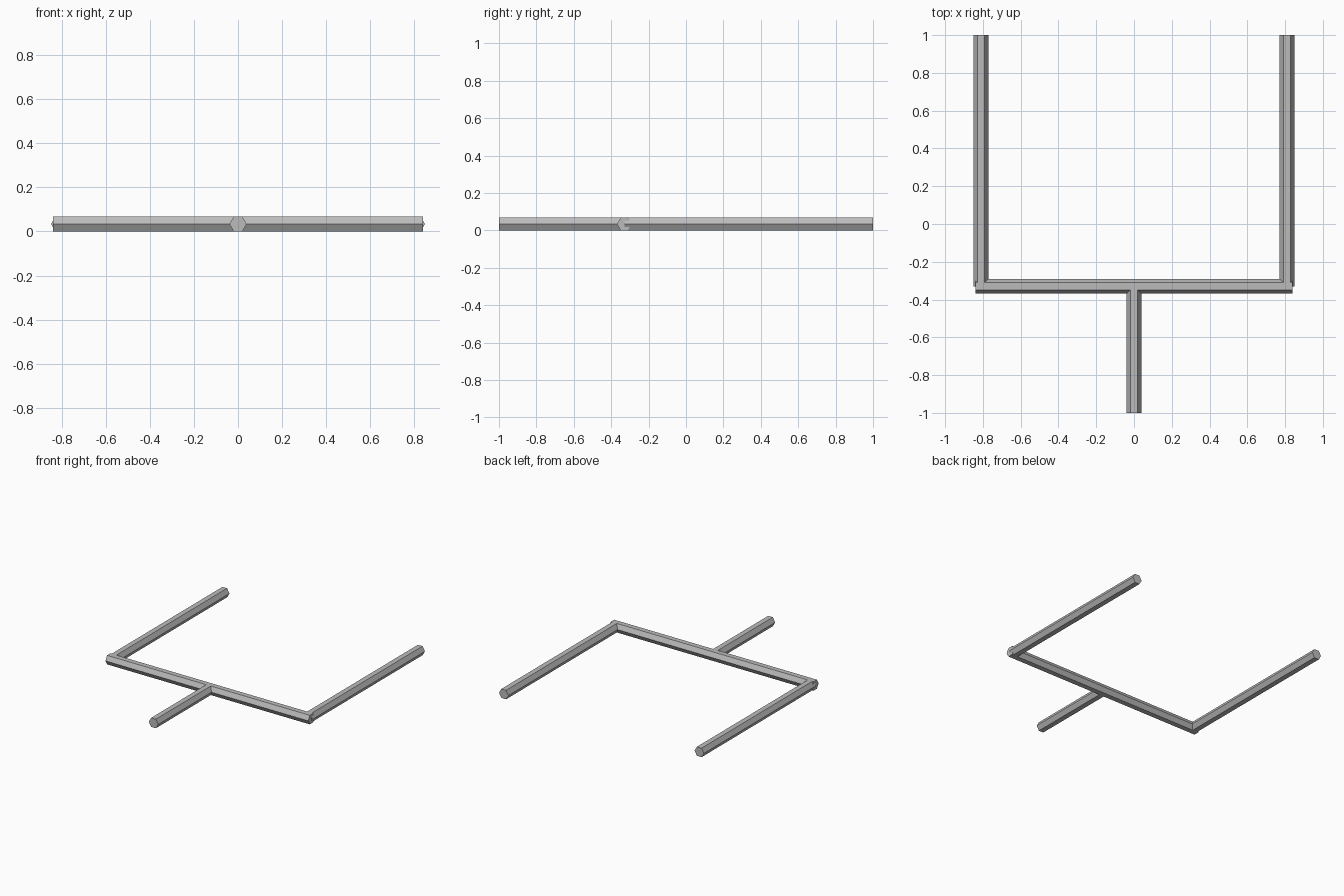
import bpy
import math
from mathutils import Vector

cube = bpy.data.objects.get("Cube")
if cube:
    bpy.data.objects.remove(cube, do_unlink=True)

RADIUS = 0.039
HEIGHT = RADIUS * math.cos(math.pi / 6)   # centre line, bars lie flat on the floor
SIDE_X = 0.81
CROSS_Y = -0.33

grey = bpy.data.materials.new("grey metal")
grey.use_nodes = True
colour = (0.5, 0.5, 0.5, 1)
grey.diffuse_color = colour
grey.node_tree.nodes["Principled BSDF"].inputs["Base Color"].default_value = colour


def hex_bar(name, start, end):
    """Six-sided bar between two floor points, with a flat side on top."""
    a, b = Vector((*start, HEIGHT)), Vector((*end, HEIGHT))
    along = (b - a).normalized()
    across = Vector((along.y, -along.x, 0))
    up = Vector((0, 0, 1))
    ring = [RADIUS * (math.cos(i * math.pi / 3) * across + math.sin(i * math.pi / 3) * up)
            for i in range(6)]
    verts = [p + r for p in (a, b) for r in ring]
    faces = [(i, i + 6, (i + 1) % 6 + 6, (i + 1) % 6) for i in range(6)]
    faces += [tuple(range(6)), tuple(range(11, 5, -1))]
    mesh = bpy.data.meshes.new(name)
    mesh.from_pydata(verts, [], [f[::-1] for f in faces])
    mesh.materials.append(grey)
    mesh.update()
    obj = bpy.data.objects.new(name, mesh)
    bpy.context.collection.objects.link(obj)
    # Make all faces point outward
    import bmesh
    bm = bmesh.new()
    bm.from_mesh(mesh)
    bmesh.ops.recalc_face_normals(bm, faces=bm.faces)
    bm.to_mesh(mesh)
    bm.free()
    return obj


# Two prongs, the cross bar joining them, and the stem
for side, sign in (("left", 1), ("right", -1)):
    hex_bar(side + "_prong", (sign * SIDE_X, CROSS_Y), (sign * SIDE_X, 1))
hex_bar("cross_bar", (-0.84, CROSS_Y), (0.84, CROSS_Y))
hex_bar("stem", (0, -1), (0, CROSS_Y))
